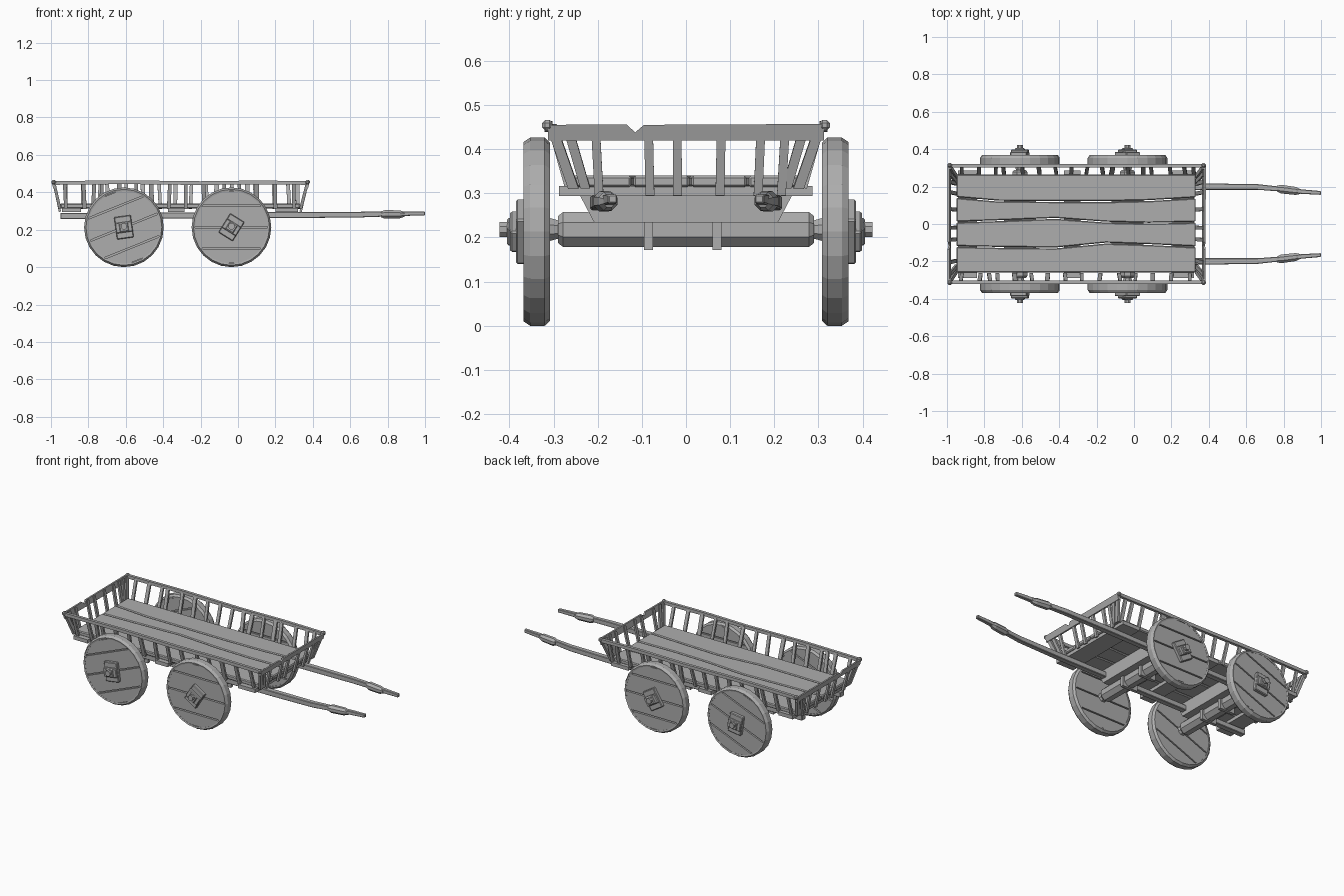
import bpy, bmesh, math, random
from mathutils import Vector, Matrix

random.seed(4)
if "Cube" in bpy.data.objects:
    bpy.data.objects.remove(bpy.data.objects["Cube"])

wood = bpy.data.materials.new("grey_wood")
wood.use_nodes = True
GREY = (0.42, 0.42, 0.42, 1)
wood.diffuse_color = GREY
wood.node_tree.nodes["Principled BSDF"].inputs["Base Color"].default_value = GREY


def loft(name, rings, bevel=0, closed=False):
    """Skin a list of equal rings; cap the ends unless closed."""
    bm = bmesh.new()
    loops = [[bm.verts.new(p) for p in ring] for ring in rings]
    pairs = list(zip(loops, loops[1:]))
    if closed:
        pairs.append((loops[-1], loops[0]))
    else:
        bm.faces.new(loops[0])
        bm.faces.new(loops[-1])
    n = len(loops[0])
    for a, b in pairs:
        for i in range(n):
            j = (i + 1) % n
            bm.faces.new((a[i], a[j], b[j], b[i]))
    bmesh.ops.recalc_face_normals(bm, faces=bm.faces)
    mesh = bpy.data.meshes.new(name)
    bm.to_mesh(mesh)
    bm.free()
    mesh.materials.append(wood)
    obj = bpy.data.objects.new(name, mesh)
    bpy.context.collection.objects.link(obj)
    if bevel:
        mod = obj.modifiers.new("worn_edges", "BEVEL")
        mod.width = bevel
        mod.segments = 1
    return obj


def rect_x(x, y, z, w, h):
    return [(x, y + a * w / 2, z + b * h / 2) for a, b in ((-1, -1), (1, -1), (1, 1), (-1, 1))]


def block(name, x, y, z, bevel=0):
    """Box from (low, high) extents."""
    rings = [[(u, y[0], z[0]), (u, y[1], z[0]), (u, y[1], z[1]), (u, y[0], z[1])] for u in x]
    return loft(name, rings, bevel)


def bar(name, p, q, side, w, d):
    """Straight stick from p to q, w wide along side and d deep."""
    p, q, side = Vector(p), Vector(q), Vector(side).normalized()
    deep = (q - p).cross(side).normalized()
    offs = [side * a * w / 2 + deep * b * d / 2 for a, b in ((-1, -1), (1, -1), (1, 1), (-1, 1))]
    return loft(name, [[c + o for o in offs] for c in (p, q)])


def disc_ring(r, y, n=24, flat=0.0):
    return [(r * math.cos(math.tau * (i + flat) / n), y, r * math.sin(math.tau * (i + flat) / n))
            for i in range(n)]


# Floor planks with wavy seams
xs = (-0.95, -0.72, -0.42, -0.15, 0.08, 0.33)
seams = [(-0.262,) * 6,
         (-0.12, -0.125, -0.128, -0.102, -0.11, -0.122),
         (0.01, 0.018, 0.03, 0.01, 0.004, 0.01),
         (0.142, 0.122, 0.121, 0.12, 0.125, 0.14),
         (0.268,) * 6]
for low, high in zip(seams, seams[1:]):
    rings = [rect_x(x, (a + b) / 2, 0.327, b - a - 0.005, 0.026) for x, a, b in zip(xs, low, high)]
    loft("floor_plank", rings, 0.005)

# Cross beams under the floor
for x, w in ((-0.89, 0.1), (-0.33, 0.09), (0.26, 0.12)):
    block("cross_beam", (x - w / 2, x + w / 2), (-0.288, 0.286), (0.294, 0.317))

# Pull shafts, running the length of the bed and ending in grips
path = [(-0.95, 0.19, 0.273, 0.036, 0.032), (0.38, 0.2, 0.279, 0.034, 0.032),
        (0.66, 0.198, 0.281, 0.03, 0.03), (0.78, 0.187, 0.284, 0.026, 0.028),
        (0.9, 0.173, 0.286, 0.024, 0.024), (1.0, 0.166, 0.287, 0.02, 0.02)]
for s in (-1, 1):
    loft("shaft", [rect_x(x, s * y, z, w, h) for x, y, z, w, h in path], 0.003)
    grip = []
    for x, r in ((0.765, 0.017), (0.785, 0.025), (0.865, 0.023), (0.89, 0.014)):
        y = s * (0.187 - (x - 0.78) * 0.12)
        grip.append([(x, y + r * math.cos(math.tau * (i + 0.5) / 8),
                      0.282 + r * math.sin(math.tau * (i + 0.5) / 8)) for i in range(8)])
    loft("grip", grip)

# Sloping slats along both sides
for s in (-1, 1):
    x = -0.92
    while x < 0.32:
        w = random.uniform(0.017, 0.026)
        lean = random.uniform(-0.008, 0.008)
        bar("side_slat", (x, s * 0.268, 0.312), (x + lean, s * 0.307, 0.45), (1, 0, 0), w, 0.012)
        x += random.choice((0.045, 0.08, 0.09, 0.1))
    # Side rail, slightly uneven in height
    rail = [(-0.985, 0.45), (-0.6, 0.454), (-0.2, 0.449), (0.1, 0.453), (0.365, 0.45)]
    loft("side_rail", [rect_x(x, s * 0.311, z, 0.018, 0.02) for x, z in rail])

# Sloping end walls: posts, slats and a notched rail
for base, top in ((0.335, 0.372), (-0.952, -0.985)):
    for y in (-0.205, -0.085, -0.02, 0.08, 0.17, 0.225):
        bar("end_slat", (base, y * 0.96, 0.296), (top, y, 0.45), (0, 1, 0), 0.02, 0.012)
    for s in (-1, 1):
        bar("corner_post", (base, s * 0.255, 0.312), (top, s * 0.305, 0.455), (0, 1, 0), 0.024, 0.016)
        bar("wall_slat", (base, s * 0.228, 0.312), (top, s * 0.268, 0.45), (0, 1, 0), 0.022, 0.012)
        block("corner_knob", (top - 0.012, top + 0.012), sorted((s * 0.302, s * 0.326)),
              (0.442, 0.466), 0.007)
    profile = [(-0.312, 0.42), (0.312, 0.42), (0.312, 0.457), (-0.095, 0.455),
               (-0.115, 0.438), (-0.135, 0.456), (-0.312, 0.455)]
    out = 0.01 if top > 0 else -0.01
    slope = (top - base) / 0.14
    loft("end_rail", [[(top + d + (z - 0.45) * slope, y, z) for y, z in profile] for d in (0, out)])

# Axle assemblies and wheels
R = 0.213
for wx, board_tilt, hub_tilt in ((-0.61, 22, -8), (-0.035, 0, 32)):
    # Tapered bolster between axle and bed
    loft("bolster", [[(wx + u, -0.25, 0.314), (wx + u, 0.25, 0.314),
                      (wx + u, 0.208, 0.234), (wx + u, -0.208, 0.234)] for u in (-0.085, 0.085)])
    at = Matrix.Translation((wx, 0, R + 0.005))
    axle = loft("axle_beam", [disc_ring(r, y, 8, 0.5) for r, y in
                              ((0.033, -0.29), (0.043, -0.278), (0.043, 0.278), (0.033, 0.29))])
    pin = loft("axle_pin", [disc_ring(0.018, y, 8, 0.5) for y in (-0.422, 0.422)])
    for obj in (axle, pin):
        obj.matrix_world = at
    # Straps holding the axle
    for y in (-0.085, 0.07):
        block("axle_strap", (wx - 0.052, wx + 0.052), (y - 0.01, y + 0.01), (0.172, 0.292))

    for s in (-1, 1):
        place = Matrix.Translation((wx, 0, R))
        tilt = Matrix.Rotation(-math.radians(board_tilt), 4, "Y")
        hub_turn = Matrix.Rotation(math.radians(hub_tilt), 4, "Y")
        # Chamfered hoop and solid core
        hoop = loft("wheel_hoop", [disc_ring(r, s * y) for r, y in
                                   ((0.194, 0.308), (0.202, 0.308), (R, 0.32), (R, 0.353),
                                    (0.203, 0.368), (0.194, 0.366))], closed=True)
        core = loft("wheel_core", [disc_ring(0.196, s * y) for y in (0.322, 0.35)])
        for obj in (hoop, core):
            obj.matrix_world = place
        # Wheel boards: horizontal bands of a disc, with gaps
        r = 0.195
        cuts = (-0.194, -0.115, 0.0, 0.115, 0.194)
        for low, high in zip(cuts, cuts[1:]):
            a, b = math.asin((low + 0.004) / r), math.asin((high - 0.004) / r)
            arc = [a + (b - a) * i / 5 for i in range(6)]
            outline = [(r * math.cos(t), r * math.sin(t)) for t in arc]
            outline += [(-u, v) for u, v in reversed(outline)]
            board = loft("wheel_board", [[(u, s * y, v) for u, v in outline] for y in (0.312, 0.365)])
            board.matrix_world = place @ tilt
        # Hub: a plank, a smaller block and a linch peg
        for name, w, h, y0, y1 in (("hub_plank", 0.045, 0.06, 0.36, 0.385),
                                   ("hub_block", 0.045, 0.028, 0.38, 0.398),
                                   ("linch_peg", 0.024, 0.024, 0.395, 0.405)):
            hub = block(name, (-w, w), sorted((s * y0, s * y1)), (-h, h), 0.004)
            hub.matrix_world = place @ hub_turn
        # Collar on the inner side of the wheel
        collar = loft("axle_collar", [disc_ring(q, s * y, 8, 0.5) for q, y in ((0.022, 0.288), (0.03, 0.315))])
        collar.matrix_world = at
